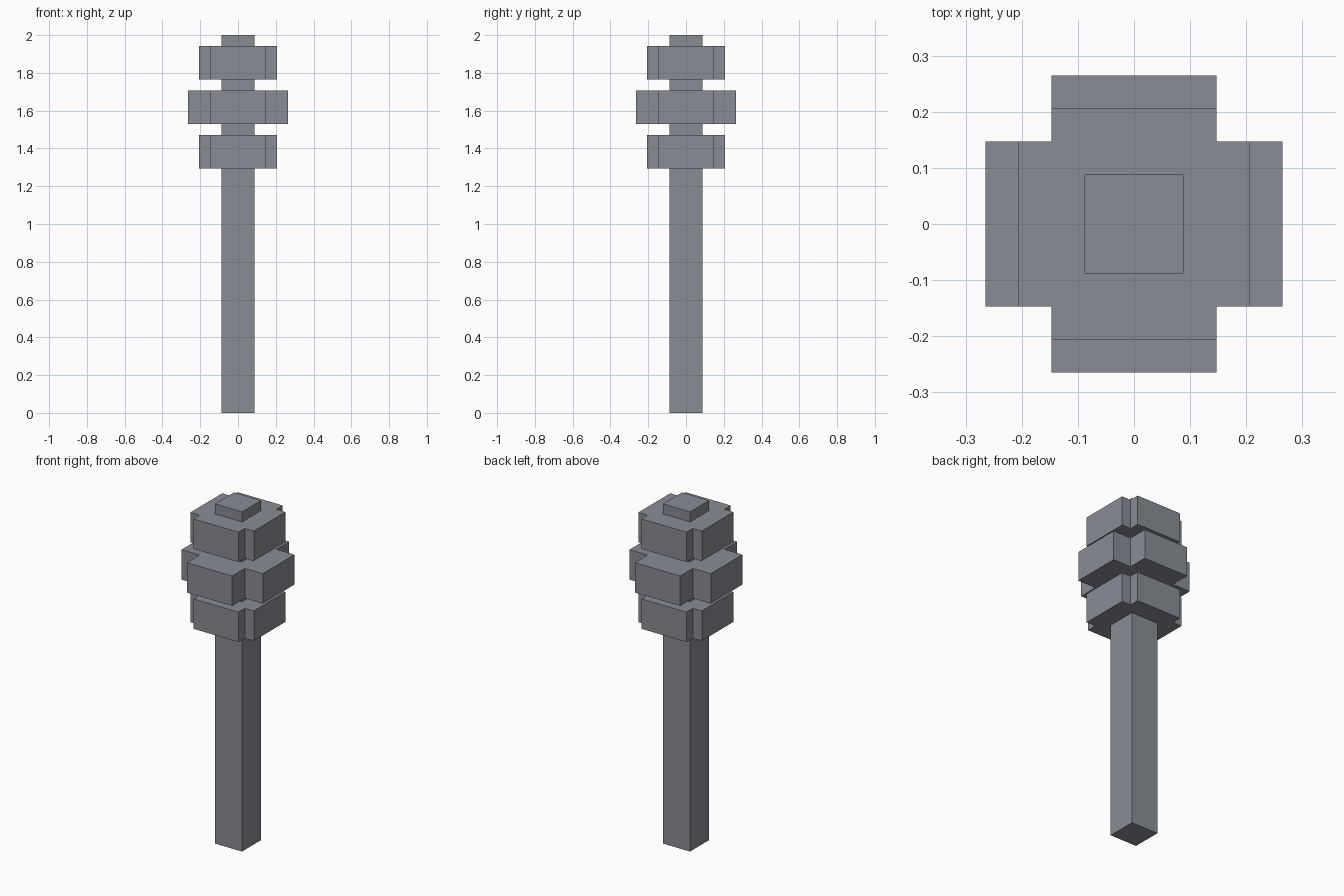
import bpy
import bmesh

if "Cube" in bpy.data.objects:
    bpy.data.objects.remove(bpy.data.objects["Cube"], do_unlink=True)

U = 2 / 34  # grid module: the whole mace is 34 modules tall

# Single steel colour
steel = bpy.data.materials.new("grey_steel")
steel.use_nodes = True
colour = (0.25, 0.265, 0.30, 1)
steel.diffuse_color = colour
steel.node_tree.nodes["Principled BSDF"].inputs["Base Color"].default_value = colour


def prism(name, outline, bottom, top):
    """Extrude a flat outline (in modules) between two heights."""
    bm = bmesh.new()
    face = bm.faces.new([bm.verts.new((x * U, y * U, bottom * U)) for x, y in outline])
    extruded = bmesh.ops.extrude_face_region(bm, geom=[face])["geom"]
    moved = [v for v in extruded if isinstance(v, bmesh.types.BMVert)]
    bmesh.ops.translate(bm, verts=moved, vec=(0, 0, (top - bottom) * U))
    bmesh.ops.recalc_face_normals(bm, faces=bm.faces)
    mesh = bpy.data.meshes.new(name)
    bm.to_mesh(mesh)
    bm.free()
    mesh.materials.append(steel)
    obj = bpy.data.objects.new(name, mesh)
    bpy.context.collection.objects.link(obj)
    return obj


def cross(reach, half):
    """Plus-shaped outline: one notched corner turned through four quadrants."""
    points = []
    corner = [(reach, half), (half, half), (half, reach)]
    for _ in range(4):
        points += corner
        corner = [(-y, x) for x, y in corner]
    return points


# Square shaft running the full height
h = 1.5
prism("shaft", [(-h, -h), (h, -h), (h, h), (-h, h)], 0, 34)

# Three cross-shaped flanges of the head
for name, reach, bottom in (("lower_flange", 3.5, 22),
                            ("middle_flange", 4.5, 26),
                            ("upper_flange", 3.5, 30)):
    prism(name, cross(reach, 2.5), bottom, bottom + 3)
